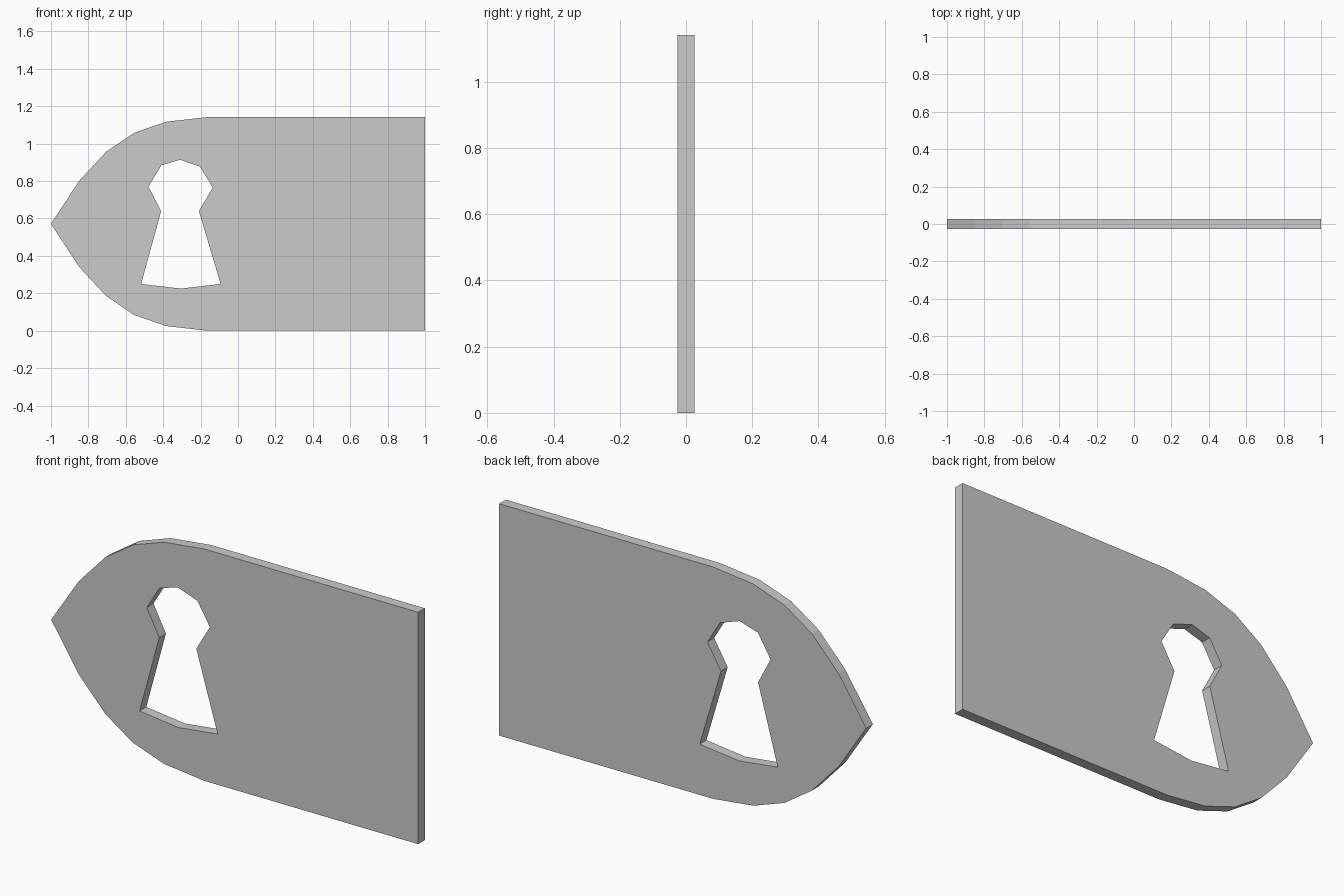
import bpy, bmesh
from mathutils import Vector

if "Cube" in bpy.data.objects:
    bpy.data.objects.remove(bpy.data.objects["Cube"])

HEIGHT, HALF = 1.142, 0.026

# Outer outline: upper half, mirrored about mid height
upper = [(-0.85, 0.80), (-0.705, 0.957), (-0.555, 1.058),
         (-0.385, 1.117), (-0.165, HEIGHT), (1.0, HEIGHT)]
outline = [(-1.0, HEIGHT / 2)] + upper + [(x, HEIGHT - z) for x, z in reversed(upper)]

# Keyhole: round head over a flared slot
keyhole = [(-0.31, 0.914), (-0.203, 0.877), (-0.135, 0.765), (-0.209, 0.64),
           (-0.093, 0.25), (-0.306, 0.225), (-0.518, 0.25), (-0.411, 0.64),
           (-0.479, 0.77), (-0.41, 0.884)]

bm = bmesh.new()


def add_loop(points):
    verts = [bm.verts.new((x, -HALF, z)) for x, z in points]
    return [bm.edges.new((a, b)) for a, b in zip(verts, verts[1:] + verts[:1])]


# Fill between the two loops, then extrude to the plate thickness
edges = add_loop(outline) + add_loop(keyhole)
bmesh.ops.triangle_fill(bm, use_beauty=True, use_dissolve=False,
                        edges=edges, normal=Vector((0, -1, 0)))
extruded = bmesh.ops.extrude_face_region(bm, geom=bm.faces[:], use_keep_orig=True)
moved = [g for g in extruded["geom"] if isinstance(g, bmesh.types.BMVert)]
bmesh.ops.translate(bm, verts=moved, vec=(0, 2 * HALF, 0))
bmesh.ops.recalc_face_normals(bm, faces=bm.faces[:])

mesh = bpy.data.meshes.new("keyhole_plate")
bm.to_mesh(mesh)
bm.free()
plate = bpy.data.objects.new("keyhole_plate", mesh)
bpy.context.collection.objects.link(plate)
